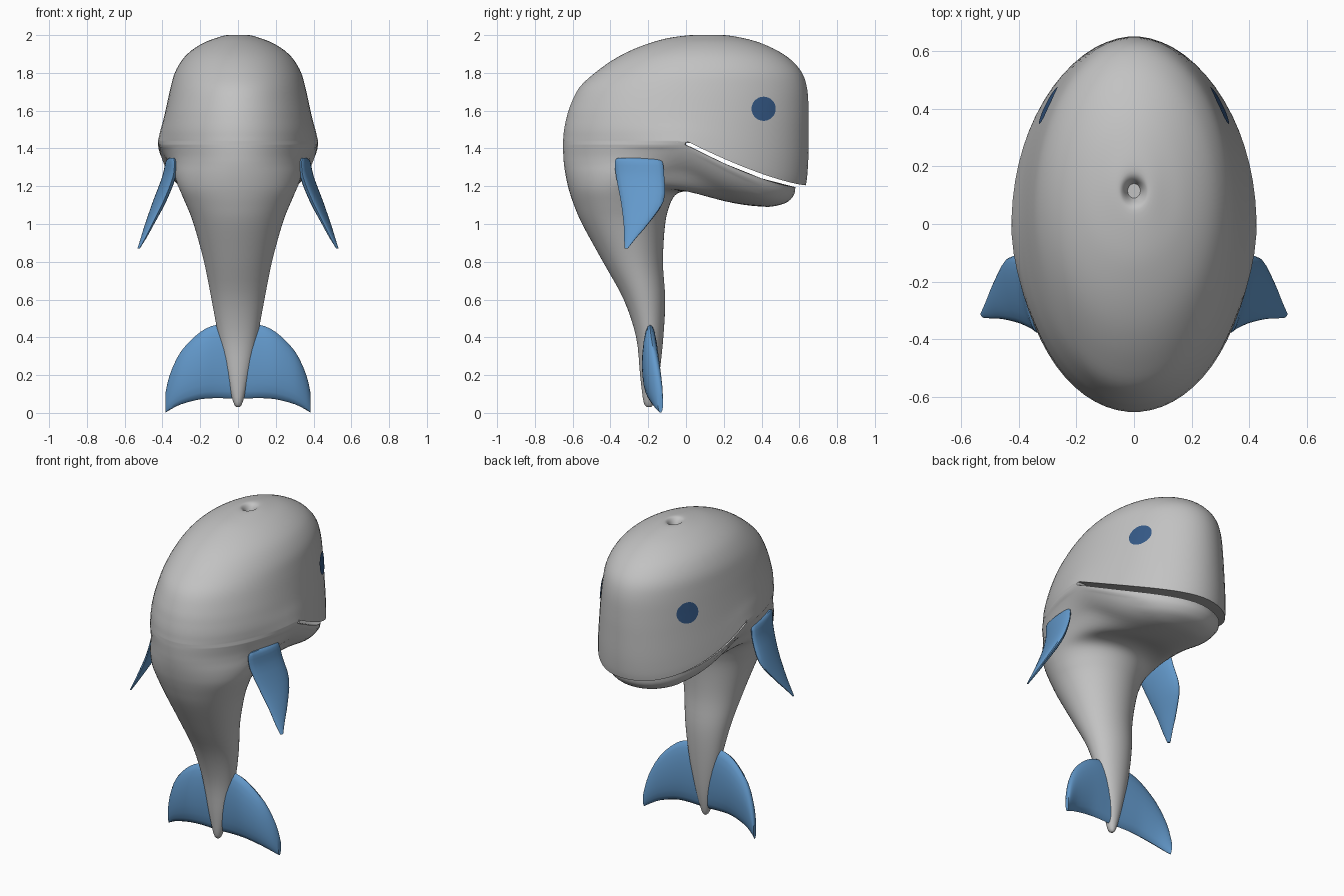
import bpy, bmesh, math
from mathutils import Vector
from mathutils.bvhtree import BVHTree

if "Cube" in bpy.data.objects:
    bpy.data.objects.remove(bpy.data.objects["Cube"])


def material(name, rgb):
    m = bpy.data.materials.new(name)
    m.diffuse_color = (*rgb, 1)
    m.use_nodes = True
    m.node_tree.nodes["Principled BSDF"].inputs["Base Color"].default_value = m.diffuse_color
    return m


GREY = material("body grey", (0.54, 0.54, 0.54))
BLUE = material("fin blue", (0.125, 0.32, 0.60))
NAVY = material("eye navy", (0.035, 0.10, 0.24))


def refine(rows, n=4):
    """Catmull-Rom interpolation between section rows."""
    out = []
    for i in range(len(rows) - 1):
        a, b, c, d = (rows[min(max(k, 0), len(rows) - 1)] for k in range(i - 1, i + 3))
        for j in range(n):
            t = j / n
            out.append([0.5 * (2 * q + (r - p) * t + (2 * p - 5 * q + 4 * r - s) * t * t
                               + (3 * q - p - 3 * r + s) * t ** 3)
                        for p, q, r, s in zip(a, b, c, d)])
    return out + [list(rows[-1])]


def finish(name, bm, mat, mirror=False, angle=40):
    me = bpy.data.meshes.new(name)
    bm.to_mesh(me)
    ob = bpy.data.objects.new(name, me)
    bpy.context.collection.objects.link(ob)
    me.materials.append(mat)
    if mirror:
        ob.modifiers.new("mirror", "MIRROR").use_clip = False
    bpy.ops.object.select_all(action='DESELECT')
    ob.select_set(True)
    bpy.context.view_layer.objects.active = ob
    bpy.ops.object.shade_smooth_by_angle(angle=math.radians(angle))
    return ob


def loft(rings):
    bm = bmesh.new()
    vs = [[bm.verts.new(p) for p in r] for r in rings]
    n = len(vs[0])
    for a, b in zip(vs, vs[1:]):
        for i in range(n):
            j = (i + 1) % n
            bm.faces.new((a[i], a[j], b[j], b[i]))
    bm.faces.new(vs[0])
    bm.faces.new(vs[-1])
    bmesh.ops.recalc_face_normals(bm, faces=bm.faces)
    return bm, vs


def body_ring(yb, zb, yf, zf, w, wb, clamp=9, n=64):
    """Oval from back point to front point, its front half drooping along the mouth curve.
    The half width blends from wb at the back to w from the mouth corner forward."""
    start = min(0, yf - 0.3)
    pts = []
    for i in range(n):
        a = 2 * math.pi * (i + 0.5) / n
        y = (yb + yf) / 2 - (yf - yb) / 2 * math.cos(a)
        s = min(max((y + 0.40) / 0.40, 0), 1)
        width = wb + (w - wb) * s * s * (3 - 2 * s)
        y = min(y, clamp)
        t = min(max(0, (y - start) / (yf - start)), 1)
        pts.append(Vector((width * math.sin(a), y, zb + (zf - zb) * (1 - (1 - t) ** 1.35))))
    return pts


# Body: tail, belly and lower jaw (back y, z, front y, z, half width, half width at back)
lower = [
    (-0.205, 0.03, -0.185, 0.03, 0.008, 0.008), (-0.225, 0.06, -0.170, 0.06, 0.026, 0.026),
    (-0.243, 0.20, -0.142, 0.20, 0.062, 0.062), (-0.264, 0.40, -0.120, 0.40, 0.103, 0.103),
    (-0.330, 0.60, -0.110, 0.60, 0.14, 0.14), (-0.440, 0.80, -0.122, 0.80, 0.18, 0.18),
    (-0.550, 1.00, -0.110, 1.00, 0.235, 0.235), (-0.593, 1.10, -0.085, 1.10, 0.268, 0.274),
    (-0.617, 1.17, -0.045, 1.165, 0.295, 0.306), (-0.630, 1.22, 0.05, 1.172, 0.316, 0.33),
    (-0.640, 1.27, 0.20, 1.12, 0.340, 0.352), (-0.647, 1.32, 0.40, 1.09, 0.366, 0.372),
    (-0.65, 1.36, 0.52, 1.108, 0.390, 0.386), (-0.652, 1.40, 0.57, 1.15, 0.412, 0.397),
    (-0.652, 1.42, 0.58, 1.195, 0.42, 0.402)]
# Head: upper lip to crown, ending in the blowhole dent
upper = [
    (-0.652, 1.44, 0.635, 1.205, 0.425, 0.405), (-0.650, 1.46, 0.642, 1.25, 0.42, 0.406),
    (-0.646, 1.50, 0.648, 1.34, 0.41, 0.405), (-0.636, 1.55, 0.65, 1.46, 0.396, 0.398),
    (-0.616, 1.62, 0.65, 1.58, 0.38, 0.384), (-0.567, 1.72, 0.643, 1.71, 0.358, 0.358),
    (-0.483, 1.80, 0.615, 1.80, 0.335, 0.333), (-0.385, 1.87, 0.555, 1.87, 0.295, 0.295),
    (-0.290, 1.92, 0.48, 1.92, 0.245, 0.245), (-0.185, 1.96, 0.39, 1.96, 0.18, 0.18),
    (-0.09, 1.985, 0.30, 1.985, 0.115, 0.115), (0.03, 2.0, 0.20, 2.0, 0.06, 0.06),
    (0.068, 1.99, 0.16, 1.99, 0.038, 0.038), (0.09, 1.955, 0.14, 1.955, 0.022, 0.022)]
rings = [body_ring(*r) for r in refine(lower)]
# Open mouth: ring fronts step back to the mouth corner and out again
lip_a, lip_b = body_ring(*lower[-1]), body_ring(*upper[0])
for k, stop in enumerate((0.4, 0.2, 0.0, 0.0, 0.2, 0.4)):
    inner = body_ring(*(lower[-1] if k < 3 else upper[0]), stop)
    rings.append([p.lerp(q, (k + 1) / 7) if max(p.y, q.y) < 0 else c
                  for p, q, c in zip(lip_a, lip_b, inner)])
rings += [body_ring(*r) for r in refine(upper)]
bm, vs = loft(rings)
# Soften the throat under the mouth corner
throat = [v for ring in vs[28:53] for v in ring if -0.35 < v.co.y < 0.4]
for _ in range(6):
    bmesh.ops.smooth_vert(bm, verts=throat, factor=0.5, use_axis_x=True, use_axis_y=True,
                          use_axis_z=True)
bm.normal_update()
tree = BVHTree.FromBMesh(bm)
finish("body", bm, GREY, angle=50)

# Side fins (z, back y, front y, centre x, half thickness), front edge leaning outwards
fin = [(1.35, -0.36, -0.15, 0.350, 0.012), (1.33, -0.377, -0.125, 0.354, 0.028),
       (1.25, -0.37, -0.115, 0.365, 0.035), (1.12, -0.345, -0.118, 0.415, 0.034),
       (1.00, -0.33, -0.20, 0.468, 0.023), (0.93, -0.328, -0.26, 0.498, 0.015),
       (0.87, -0.325, -0.308, 0.526, 0.006)]
N = 20
ANG = [2 * math.pi * i / N for i in range(N)]
rings = [[Vector((x + h * (0.85 * math.sin(a) - 0.6 * math.cos(a)),
                  (b + f) / 2 - (f - b) / 2 * math.cos(a), z)) for a in ANG]
         for z, b, f, x, h in refine(fin, 3)]
finish("side_fins", loft(rings)[0], BLUE, mirror=True)

# Tail flukes (x, top z, bottom z, centre y, half thickness)
half = [(0.0, 0.47, 0.075, -0.190, 0.034), (0.11, 0.467, 0.078, -0.190, 0.040),
        (0.20, 0.428, 0.072, -0.188, 0.044), (0.30, 0.328, 0.046, -0.172, 0.038),
        (0.36, 0.205, 0.016, -0.150, 0.026), (0.385, 0.10, 0.0, -0.135, 0.014)]
rows = [(-r[0], *r[1:]) for r in half[:0:-1]] + half
rings = [[Vector((x, y + h * math.sin(a), (t + b) / 2 + (t - b) / 2 * math.cos(a))) for a in ANG]
         for x, t, b, y, h in refine(rows, 3)]
finish("tail_flukes", loft(rings)[0], BLUE)

# Eyes: thin discs laid on the head surface
bm = bmesh.new()


def on_head(r, a):
    origin = Vector((1, 0.408 + r * math.cos(a), 1.61 + r * math.sin(a)))
    hit = tree.ray_cast(origin, Vector((-1, 0, 0)))[0]
    return bm.verts.new(hit + Vector((0.005, 0.003, 0)))


centre = on_head(0, 0)
loops = [[on_head(r, 2 * math.pi * i / 32) for i in range(32)] for r in (0.022, 0.044, 0.064)]
for i in range(32):
    j = (i + 1) % 32
    bm.faces.new((centre, loops[0][i], loops[0][j]))
    for a, b in zip(loops, loops[1:]):
        bm.faces.new((a[i], b[i], b[j], a[j]))
finish("eyes", bm, NAVY, mirror=True)
